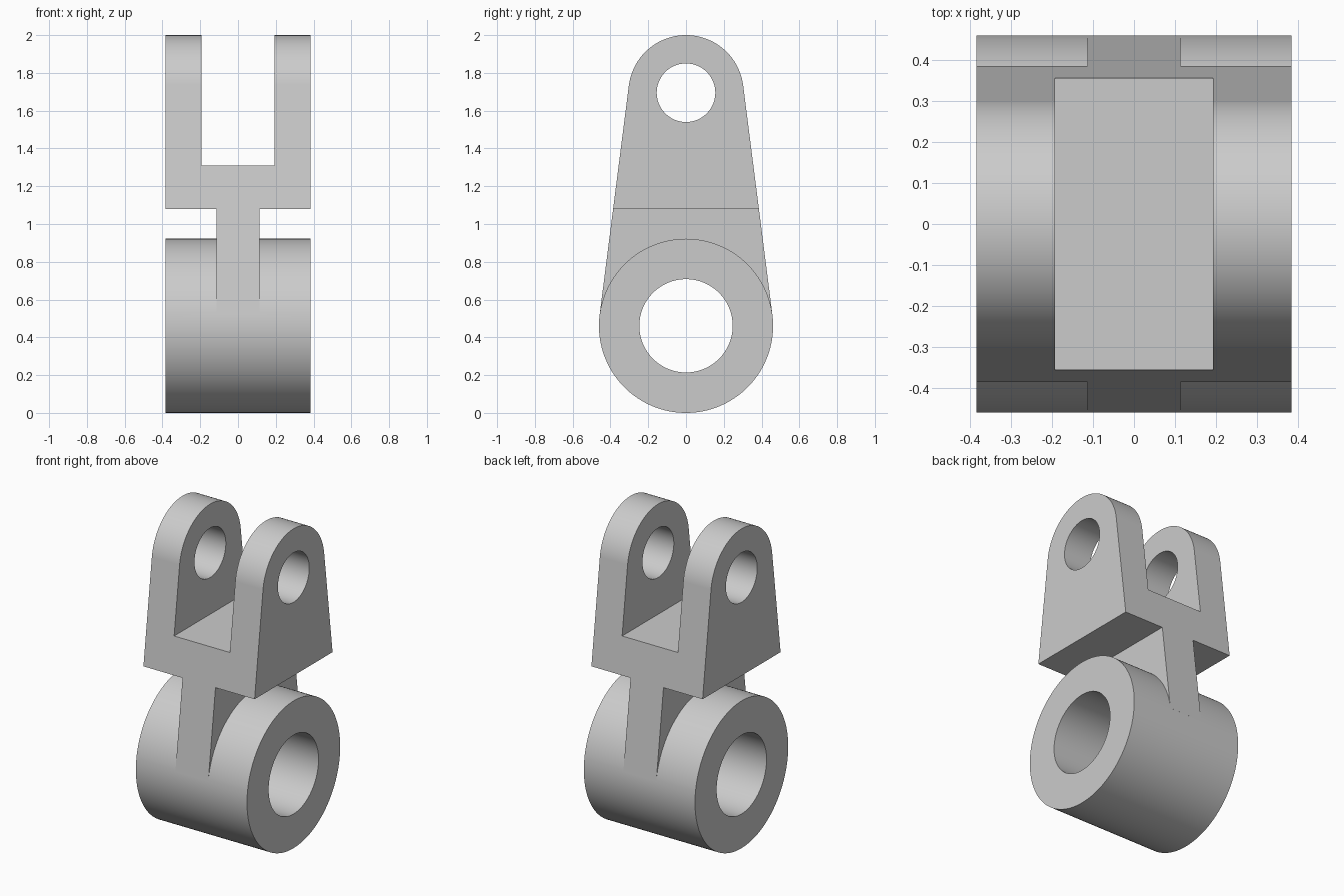
import bpy, bmesh, math
from mathutils import Matrix

cube = bpy.data.objects.get("Cube")
if cube:
    bpy.data.objects.remove(cube, do_unlink=True)

steel = bpy.data.materials.new("plain grey")
steel.use_nodes = True
GREY = (0.6, 0.6, 0.6, 1)
steel.diffuse_color = GREY
steel.node_tree.nodes["Principled BSDF"].inputs["Base Color"].default_value = GREY

HALF = 0.385                      # half width of yoke and barrel
BARREL_Z, BARREL_R, BARREL_BORE = 0.461, 0.461, 0.247
PIN_Z, PIN_R, PIN_BORE = 1.695, 0.305, 0.155
SHOULDER_Z, SLOT_Z = 1.08, 1.31
SLOT_HALF, WEB_HALF = 0.193, 0.114


def add_object(name, bm):
    bmesh.ops.recalc_face_normals(bm, faces=bm.faces)
    mesh = bpy.data.meshes.new(name)
    bm.to_mesh(mesh)
    bm.free()
    mesh.materials.append(steel)
    obj = bpy.data.objects.new(name, mesh)
    bpy.context.collection.objects.link(obj)
    return obj


def prism(name, outline, half):
    """Extrude a (y, z) outline along x."""
    bm = bmesh.new()
    face = bm.faces.new([bm.verts.new((-half, y, z)) for y, z in outline])
    grown = bmesh.ops.extrude_face_region(bm, geom=[face])["geom"]
    verts = [v for v in grown if isinstance(v, bmesh.types.BMVert)]
    bmesh.ops.translate(bm, verts=verts, vec=(2 * half, 0, 0))
    return add_object(name, bm)


def cylinder(name, radius, z, half):
    bm = bmesh.new()
    bmesh.ops.create_cone(bm, cap_ends=True, segments=128, radius1=radius,
                          radius2=radius, depth=2 * half,
                          matrix=Matrix.Translation((0, 0, z))
                          @ Matrix.Rotation(math.pi / 2, 4, "Y"))
    return add_object(name, bm)


def box(name, x0, x1, z0, z1):
    bm = bmesh.new()
    bmesh.ops.create_cube(bm, size=1, matrix=Matrix.Translation(
        ((x0 + x1) / 2, 0, (z0 + z1) / 2)) @ Matrix.Diagonal((x1 - x0, 2, z1 - z0, 1)))
    return add_object(name, bm)


def combine(target, tool, operation):
    mod = target.modifiers.new("combine", "BOOLEAN")
    mod.operation, mod.solver, mod.object = operation, "EXACT", tool
    bpy.context.view_layer.objects.active = target
    bpy.ops.object.modifier_apply(modifier=mod.name)
    bpy.data.objects.remove(tool, do_unlink=True)


# Tapered body: rounded top, sides tangent to the barrel, foot hidden inside it
tilt = math.asin((BARREL_R - PIN_R) / (PIN_Z - BARREL_Z))
steps = 64
outline = []
for i in range(steps + 1):
    a = tilt + (math.pi - 2 * tilt) * i / steps
    outline.append((PIN_R * math.cos(a), PIN_Z + PIN_R * math.sin(a)))
side_y = BARREL_R * math.cos(tilt)
side_z = BARREL_Z + BARREL_R * math.sin(tilt)
outline += [(-side_y, side_z), (-0.3, 0.4), (0.3, 0.4), (side_y, side_z)]
link = prism("clevis_link", outline, HALF)

# Fork slot and the notches that leave the narrow web
combine(link, box("fork_slot", -SLOT_HALF, SLOT_HALF, SLOT_Z, 3), "DIFFERENCE")
combine(link, box("right_notch", -1, -WEB_HALF, -1, SHOULDER_Z), "DIFFERENCE")
combine(link, box("left_notch", WEB_HALF, 1, -1, SHOULDER_Z), "DIFFERENCE")

# Barrel and both bores
combine(link, cylinder("barrel", BARREL_R, BARREL_Z, HALF), "UNION")
combine(link, cylinder("barrel_bore", BARREL_BORE, BARREL_Z, 1), "DIFFERENCE")
combine(link, cylinder("pin_bore", PIN_BORE, PIN_Z, 1), "DIFFERENCE")

# Smooth curves with crisp edges
bpy.ops.object.select_all(action="DESELECT")
link.select_set(True)
bpy.context.view_layer.objects.active = link
bpy.ops.object.shade_smooth_by_angle(angle=math.radians(30))
weighted = link.modifiers.new("even shading", "WEIGHTED_NORMAL")
weighted.keep_sharp = True
